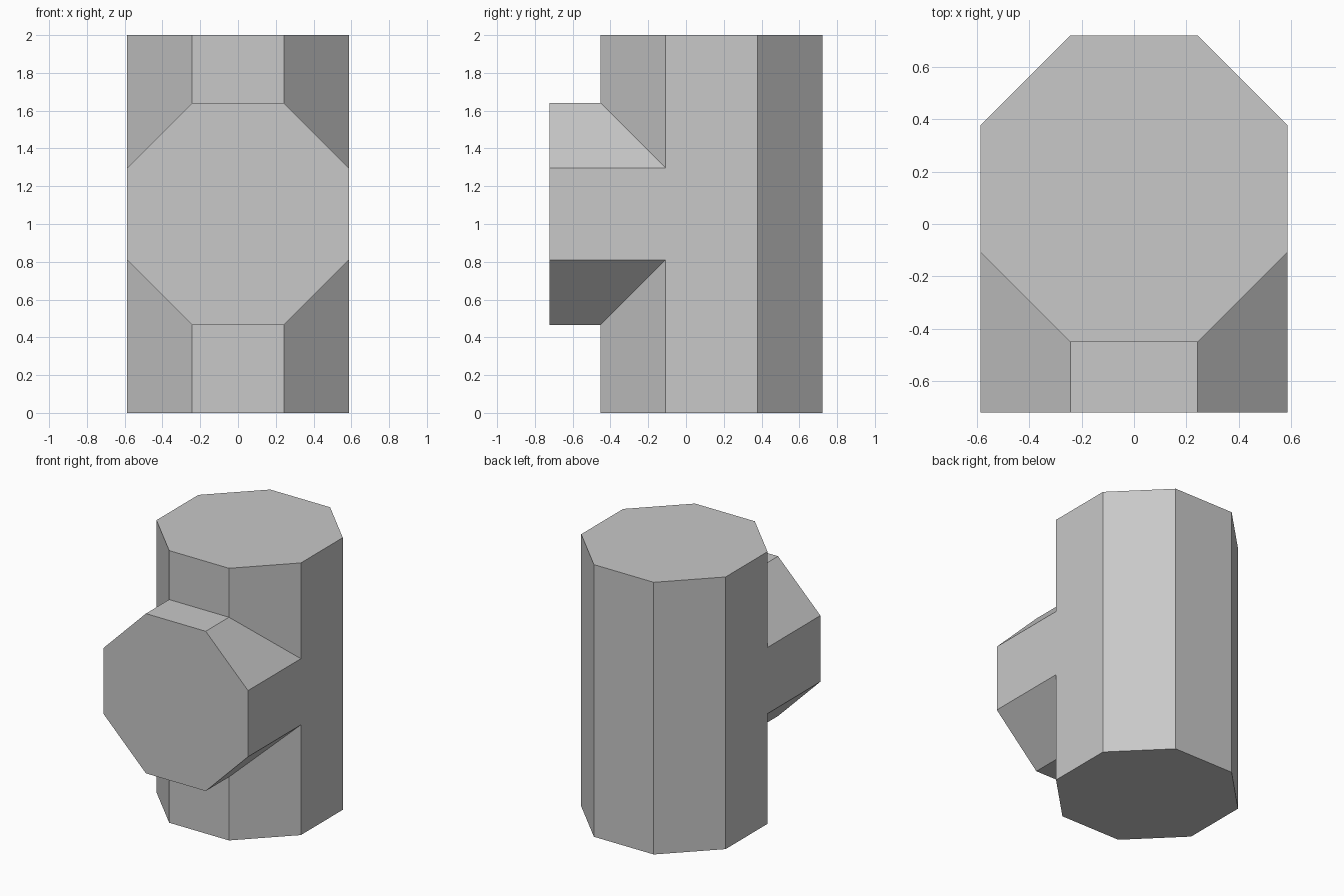
import bpy
import bmesh

cube = bpy.data.objects.get("Cube")
if cube:
    bpy.data.objects.remove(cube, do_unlink=True)

HALF = 0.587                  # octagon half width
SIDE = HALF * (2 ** 0.5 - 1)  # half of one octagon side
HEIGHT = 2.0
PIPE_Y = 0.135                # vertical pipe axis
BRANCH_Z = 1.053              # front branch axis
FRONT = -0.722

bm = bmesh.new()


def face(*points):
    bm.faces.new([bm.verts.new(p) for p in points])


def octagon():
    h, s = HALF, SIDE
    return [(h, -s), (h, s), (s, h), (-s, h), (-h, s), (-h, -s), (-s, -h), (s, -h)]


near, wall = PIPE_Y - SIDE, PIPE_Y - HALF
far, back = PIPE_Y + SIDE, PIPE_Y + HALF

# Pipe ends and branch end
for z in (0, HEIGHT):
    face(*[(x, PIPE_Y + y, z) for x, y in octagon()])
face(*[(x, FRONT, BRANCH_Z + z) for x, z in octagon()])

# Back wall
face((-SIDE, back, 0), (SIDE, back, 0), (SIDE, back, HEIGHT), (-SIDE, back, HEIGHT))

for sx in (-1, 1):
    h, s = sx * HALF, sx * SIDE
    # Back corner wall
    face((h, far, 0), (s, back, 0), (s, back, HEIGHT), (h, far, HEIGHT))
    # Flat side shared by the pipe and the branch
    low, high = BRANCH_Z - SIDE, BRANCH_Z + SIDE
    face((h, far, 0), (h, far, HEIGHT), (h, near, HEIGHT), (h, near, high),
         (h, FRONT, high), (h, FRONT, low), (h, near, low), (h, near, 0))

# Walls above and below the branch, and the branch walls that meet them
for sz, end in ((-1, 0), (1, HEIGHT)):
    inner, outer = BRANCH_Z + sz * SIDE, BRANCH_Z + sz * HALF
    face((-SIDE, wall, end), (SIDE, wall, end), (SIDE, wall, outer), (-SIDE, wall, outer))
    face((-SIDE, FRONT, outer), (SIDE, FRONT, outer), (SIDE, wall, outer), (-SIDE, wall, outer))
    for sx in (-1, 1):
        h, s = sx * HALF, sx * SIDE
        face((h, near, end), (s, wall, end), (s, wall, outer), (h, near, inner))
        face((h, FRONT, inner), (s, FRONT, outer), (s, wall, outer), (h, near, inner))

bmesh.ops.remove_doubles(bm, verts=bm.verts[:], dist=0.0001)
bmesh.ops.recalc_face_normals(bm, faces=bm.faces[:])

mesh = bpy.data.meshes.new("pipe_tee")
bm.to_mesh(mesh)
bm.free()

# Plain grey material
grey = bpy.data.materials.new("light_grey")
grey.use_nodes = True
color = (0.58, 0.58, 0.58, 1)
grey.diffuse_color = color
grey.node_tree.nodes["Principled BSDF"].inputs["Base Color"].default_value = color
mesh.materials.append(grey)

bpy.context.collection.objects.link(bpy.data.objects.new("pipe_tee", mesh))
